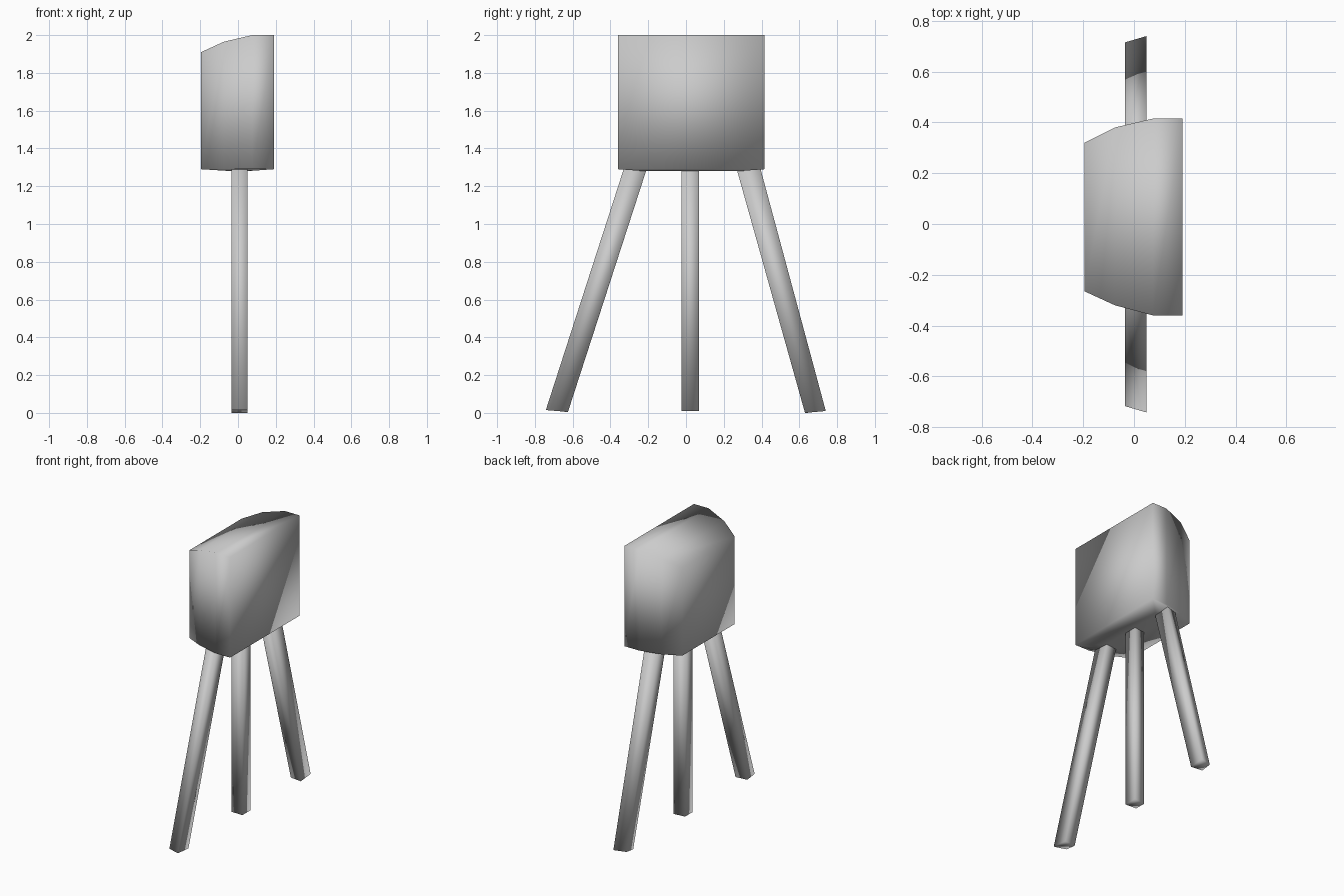
import bpy, bmesh

if "Cube" in bpy.data.objects:
    bpy.data.objects.remove(bpy.data.objects["Cube"])


def loft(name, rings, dip=None):
    """Skin quad rings into a closed smooth solid; dip adds a sunken underside ring."""
    bm = bmesh.new()
    loops = [[bm.verts.new(p) for p in ring] for ring in rings]
    for a, b in zip(loops, loops[1:]):
        for i in range(4):
            j = (i + 1) % 4
            # the underside strip (last side) of the body becomes one face below
            if dip and i == 3:
                continue
            bm.faces.new((a[i], a[j], b[j], b[i]))
    bm.faces.new(loops[0])
    bm.faces.new(loops[-1])
    if dip:
        left = [l[0] for l in loops]
        right = [l[3] for l in loops]
        x0, x1, y0, y1, z = dip
        a, b, c, d = [bm.verts.new(p) for p in
                      ((x0, y0, z), (x1, y0, z), (x1, y1, z), (x0, y1, z))]
        bm.faces.new((a, b, c, d))
        bm.faces.new(left + [b, a])
        bm.faces.new(right + [c, d])
        bm.faces.new((left[0], a, d, right[0]))
        bm.faces.new((left[-1], b, c, right[-1]))
    bmesh.ops.recalc_face_normals(bm, faces=bm.faces[:])
    me = bpy.data.meshes.new(name)
    bm.to_mesh(me)
    bm.free()
    me.shade_smooth()
    ob = bpy.data.objects.new(name, me)
    bpy.context.collection.objects.link(ob)
    return ob


# Block-shaped body, tapering towards -x: x, y min, y max, top z
sections = [(-0.195, -0.265, 0.32, 1.91), (-0.075, -0.32, 0.38, 1.965),
            (0.075, -0.36, 0.415, 2.0), (0.19, -0.36, 0.415, 2.0)]
BASE = 1.29
loft("body", [[(x, y0, BASE), (x, y0, t), (x, y1, t), (x, y1, BASE)]
              for x, y0, y1, t in sections],
     dip=(-0.035, 0.05, -0.22, 0.28, 1.28))


def leg_ring(outer, inner, z_out, z_in, bevel):
    """Slightly trapezoidal leg section, widest at +x."""
    return [(-0.035, outer - bevel, z_out), (0.05, outer, z_out),
            (0.05, inner + bevel * -0.4, z_in), (-0.035, inner, z_in)]


# Three legs: (outer, inner) y at the top and at the foot
legs = {
    "left_leg": ((-0.33, -0.22), (-0.742, -0.635), -0.025, 0.015, 0.005),
    "middle_leg": ((0.07, -0.02), (0.07, -0.02), 0.01, 0.01, 0.01),
    "right_leg": ((0.395, 0.28), (0.74, 0.64), 0.025, 0.01, 0.0),
}
for name, (top, foot, bevel, z_out, z_in) in legs.items():
    loft(name, [leg_ring(*top, 1.29, 1.285, bevel),
                leg_ring(*foot, z_out, z_in, bevel)])
